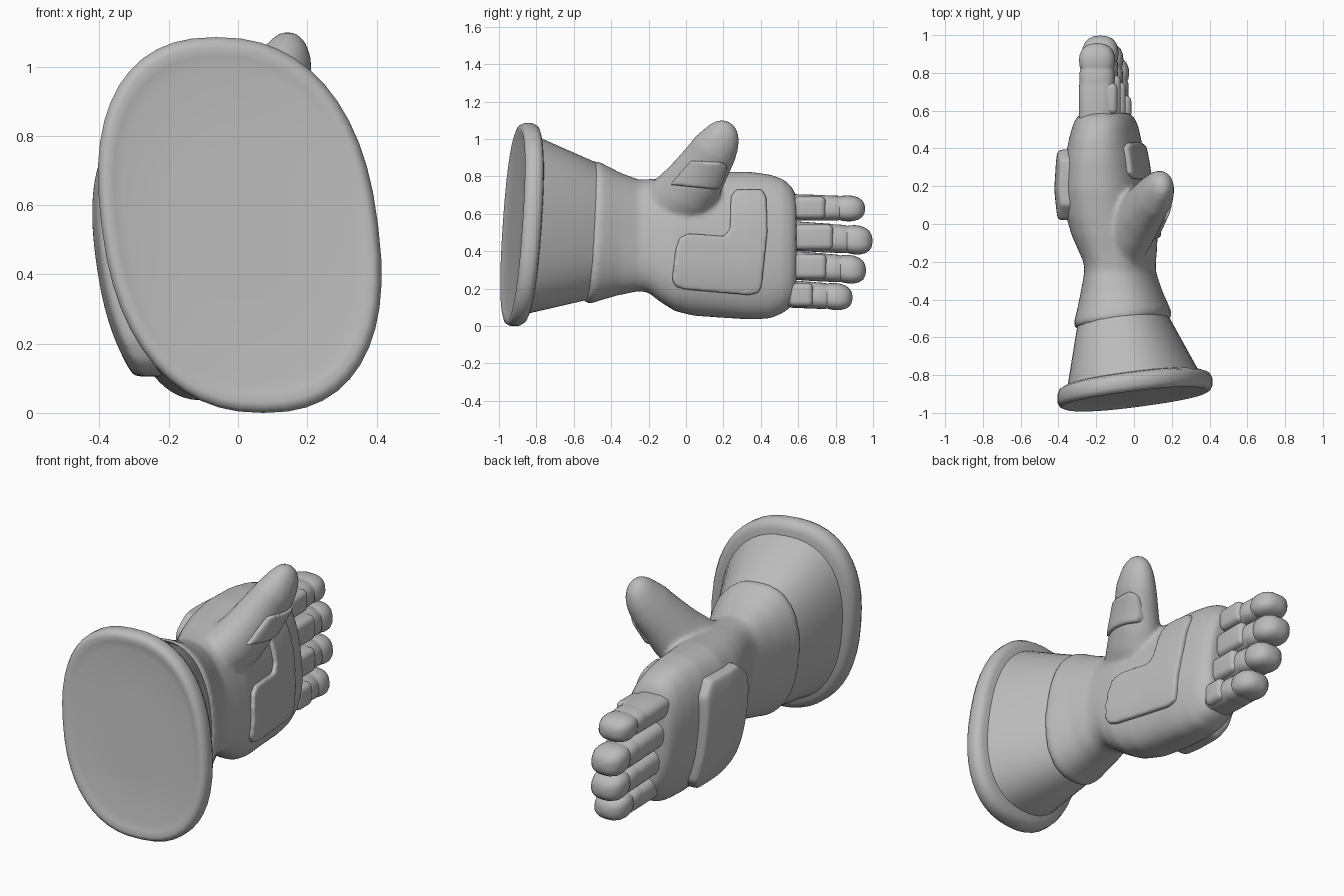
import bpy, math
from mathutils import Vector

if "Cube" in bpy.data.objects:
    bpy.data.objects.remove(bpy.data.objects["Cube"])

grey = bpy.data.materials.new("suit grey")
grey.diffuse_color = (0.5, 0.5, 0.5, 1)
grey.use_nodes = True
grey.node_tree.nodes["Principled BSDF"].inputs["Base Color"].default_value = grey.diffuse_color


def make(name, verts, faces):
    me = bpy.data.meshes.new(name)
    me.from_pydata([tuple(v) for v in verts], [], faces)
    me.materials.append(grey)
    ob = bpy.data.objects.new(name, me)
    bpy.context.collection.objects.link(ob)
    return ob


def loft(name, rings):
    n = len(rings[0])
    faces = [tuple(range(n))[::-1], tuple(range((len(rings) - 1) * n, len(rings) * n))]
    for i in range(len(rings) - 1):
        for j in range(n):
            k = (j + 1) % n
            faces.append((i * n + j, i * n + k, (i + 1) * n + k, (i + 1) * n + j))
    return make(name, [v for r in rings for v in r], faces)


def ring(y, x0, x1, z0, z1, a=0, b=0, s=0.17, p=2.35, n=48):
    """Leaning superellipse across y; a and b tilt it along x and z."""
    cx, cz, hw, hh = (x0 + x1) / 2, (z0 + z1) / 2, (x1 - x0) / 2, (z1 - z0) / 2
    norm = (1 + s ** (p / (p - 1))) ** ((p - 1) / p) if s else 1
    out = []
    for i in range(n):
        t = -2 * math.pi * i / n
        c, d = math.cos(t), math.sin(t)
        u = math.copysign(abs(c) ** (2 / p), c)
        v = math.copysign(abs(d) ** (2 / p), d)
        x, z = hw * (u - s * v) / norm, hh * v
        out.append(Vector((cx + x, y + a * x + b * z, cz + z)))
    return out


def activate(ob):
    bpy.ops.object.select_all(action='DESELECT')
    ob.select_set(True)
    bpy.context.view_layer.objects.active = ob


def apply(ob):
    activate(ob)
    bpy.ops.object.convert(target='MESH')


def outward(ob):
    activate(ob)
    bpy.ops.object.mode_set(mode='EDIT')
    bpy.ops.mesh.select_all(action='SELECT')
    bpy.ops.mesh.normals_make_consistent(inside=False)
    bpy.ops.object.mode_set(mode='OBJECT')


def soften(ob, size, steps):
    m = ob.modifiers.new("remesh", 'REMESH')
    m.mode, m.voxel_size = 'VOXEL', size
    m = ob.modifiers.new("smooth", 'SMOOTH')
    m.factor, m.iterations = 0.5, steps


# Flared cuff with rolled rim and nearly flat closed end
T = dict(a=0.14, b=0.085)
loft("cuff", [ring(*r, **T) for r in [
    (-0.915, -0.15, 0.15, 0.34, 0.74),
    (-0.915, -0.33, 0.34, 0.09, 0.99),
    (-0.921, -0.36, 0.37, 0.055, 1.03),
    (-0.927, -0.38, 0.39, 0.03, 1.055),
    (-0.92, -0.395, 0.405, 0.01, 1.075),
    (-0.90, -0.405, 0.415, 0.0, 1.085),
    (-0.86, -0.405, 0.415, 0.0, 1.085),
    (-0.835, -0.395, 0.40, 0.015, 1.07),
    (-0.825, -0.375, 0.375, 0.04, 1.04),
    (-0.82, -0.352, 0.345, 0.065, 1.01)]]
    + [ring(-0.51, -0.30, 0.18, 0.14, 0.88, a=0.14, b=0.06),
       ring(-0.48, -0.28, 0.16, 0.17, 0.85, a=0.14, b=0.06)])

# Wrist band flowing into the palm
B = dict(a=0.12, b=0.055)
H = dict(s=0.26, p=2.4)
hand = loft("hand", [
    ring(-0.528, -0.30, 0.175, 0.14, 0.86, **B),
    ring(-0.522, -0.316, 0.196, 0.122, 0.88, **B),
    ring(-0.49, -0.318, 0.199, 0.12, 0.882, **B),
    ring(-0.46, -0.308, 0.186, 0.132, 0.868, **B),
    ring(-0.36, -0.284, 0.148, 0.163, 0.82, a=0.06, b=0.03)]
    + [ring(*r, **H) for r in [
        (-0.25, -0.262, 0.116, 0.187, 0.782),
        (-0.20, -0.268, 0.116, 0.178, 0.785),
        (-0.14, -0.295, 0.122, 0.13, 0.79),
        (-0.06, -0.33, 0.125, 0.08, 0.80),
        (0.04, -0.36, 0.11, 0.055, 0.81),
        (0.18, -0.375, 0.085, 0.045, 0.825),
        (0.34, -0.365, 0.06, 0.035, 0.825),
        (0.45, -0.345, 0.038, 0.04, 0.81),
        (0.52, -0.325, 0.022, 0.07, 0.785),
        (0.565, -0.305, 0.0, 0.105, 0.745),
        (0.59, -0.27, -0.03, 0.145, 0.695)]])

# Thumb, blended into the palm
path = [((-0.10, -0.17, 0.60), 0.14), ((-0.065, -0.09, 0.635), 0.175), ((-0.015, -0.015, 0.70), 0.17),
        ((0.03, 0.045, 0.775), 0.155), ((0.07, 0.10, 0.86), 0.138), ((0.095, 0.132, 0.91), 0.130),
        ((0.115, 0.155, 0.95), 0.124), ((0.135, 0.187, 1.0), 0.106), ((0.148, 0.208, 1.04), 0.086),
        ((0.156, 0.222, 1.07), 0.06), ((0.16, 0.23, 1.087), 0.025)]
d = Vector((0.2, 0.28, 0.5)).normalized()
e1 = d.cross(Vector((1, 0, 0))).normalized()
e2 = d.cross(e1)
thumb = loft("thumb", [[Vector(c) + r * (math.cos(t) * e1 + 0.78 * math.sin(t) * e2)
                        for t in [2 * math.pi * i / 32 for i in range(32)]] for c, r in path])
outward(hand)
outward(thumb)
hand.select_set(True)
bpy.context.view_layer.objects.active = hand
bpy.ops.object.join()
soften(hand, 0.013, 9)
apply(hand)


def pad(name, outline, xa, xb, thick, steps):
    """Raised plate: the swollen hand cut by an outline drawn in y and z."""
    n = len(outline)
    prism = make("cutter_" + name, [(x, y, z) for x in (xa, xb) for y, z in outline],
                 [tuple(range(n))[::-1], tuple(range(n, 2 * n))]
                 + [(i, (i + 1) % n, n + (i + 1) % n, n + i) for i in range(n)])
    ob = make(name, [], [])
    ob.data = hand.data.copy()
    m = ob.modifiers.new("swell", 'DISPLACE')
    m.strength, m.mid_level = thick, 0
    m = ob.modifiers.new("cut", 'BOOLEAN')
    m.operation, m.object, m.solver = 'INTERSECT', prism, 'EXACT'
    soften(ob, 0.009, steps)
    apply(ob)
    bpy.data.objects.remove(prism)


# Raised plates on palm, thumb and back of the hand
pad("palm_pad", [(-0.075, 0.25), (-0.055, 0.21), (0, 0.195), (0.34, 0.165), (0.39, 0.18), (0.405, 0.22),
                 (0.435, 0.5), (0.43, 0.69), (0.405, 0.73), (0.27, 0.73), (0.24, 0.695),
                 (0.235, 0.52), (0.205, 0.48), (0.01, 0.495), (-0.035, 0.47), (-0.055, 0.41)],
    -0.1, 0.4, 0.021, 7)
pad("thumb_pad", [(-0.085, 0.755), (0.015, 0.87), (0.03, 0.885), (0.2, 0.875), (0.222, 0.85),
                  (0.19, 0.75), (0.165, 0.73)], 0.04, 0.4, 0.016, 7)
pad("back_plate", [(0.02, 0.21), (0.04, 0.15), (0.09, 0.105), (0.33, 0.105), (0.385, 0.17), (0.395, 0.65),
                   (0.34, 0.73), (0.1, 0.73), (0.02, 0.65)], -0.6, -0.2, 0.048, 25)


# Fingers: centre x, base z, tip z, base y, tip y, half height
def finger(name, x, za, zb, ya, yb, h):
    w, tip = 0.097, yb - 0.135
    mid = tip - 0.075
    prof = [(ya - 0.06, 0.95), (ya + 0.01, 1), (mid - 0.012, 0.98), (mid, 0.955), (mid + 0.012, 0.97),
            (tip - 0.01, 0.95), (tip, 0.90), (tip + 0.01, 0.95), (tip + 0.04, 0.99), (tip + 0.07, 0.97),
            (yb - 0.035, 0.84), (yb - 0.015, 0.64), (yb - 0.004, 0.38), (yb, 0.1)]
    rings = []
    for y, k in prof:
        z = za + (zb - za) * (y - ya) / (yb - ya)
        rings.append(ring(y, x - w * k, x + w * k, z - h * k, z + h * k, s=0.08, p=2.7, n=32))
    loft(name, rings)
    # grip pad on the palm side
    y0, y1 = ya + 0.005, mid
    zc = za + (zb - za) * 0.25
    bpy.ops.mesh.primitive_cube_add(size=1, location=(x + 0.05, (y0 + y1) / 2, zc))
    ob = bpy.context.object
    ob.name = name + "_pad"
    ob.data.materials.append(grey)
    for v in ob.data.vertices:
        v.co = (v.co.x * 0.115, v.co.y * (y1 - y0), v.co.z * h * 1.72)
    m = ob.modifiers.new("bevel", 'BEVEL')
    m.width, m.segments = 0.03, 5
    apply(ob)


finger("index_finger", -0.195, 0.635, 0.627, 0.575, 0.957, 0.07)
finger("middle_finger", -0.178, 0.482, 0.455, 0.57, 0.997, 0.079)
finger("ring_finger", -0.152, 0.325, 0.297, 0.565, 0.962, 0.077)
finger("little_finger", -0.122, 0.172, 0.152, 0.545, 0.89, 0.073)

# Outward normals and smooth shading everywhere
for ob in list(bpy.context.scene.objects):
    outward(ob)
    bpy.ops.object.shade_smooth_by_angle(angle=math.radians(50))
